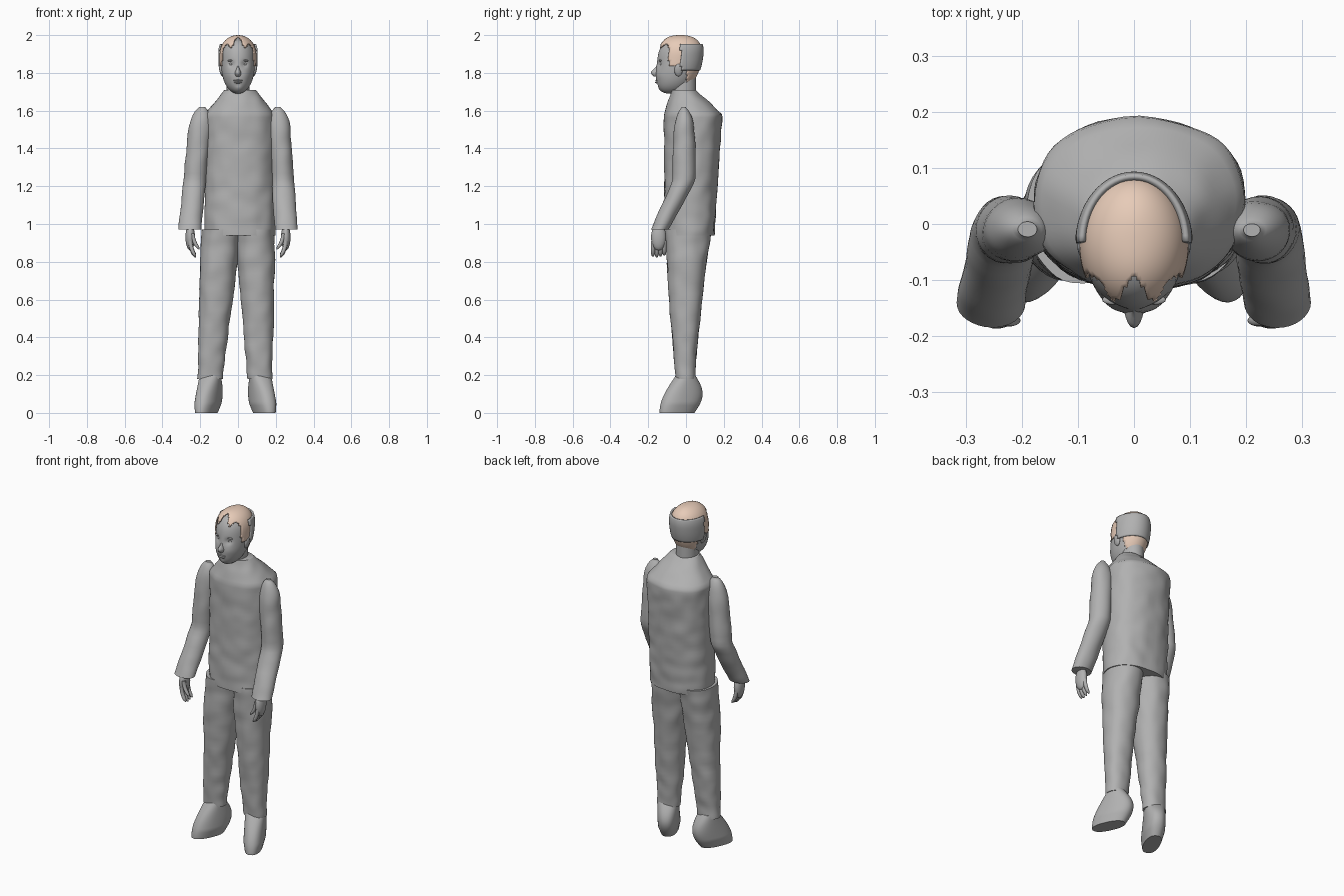
import bpy, bmesh, math
from mathutils import Vector, Matrix, noise

if "Cube" in bpy.data.objects:
    bpy.data.objects.remove(bpy.data.objects["Cube"])


def material(name, color):
    mat = bpy.data.materials.new(name)
    mat.use_nodes = True
    mat.diffuse_color = color
    mat.node_tree.nodes["Principled BSDF"].inputs["Base Color"].default_value = color
    return mat


GREY = material("plain_grey", (0.44, 0.44, 0.44, 1))
BEIGE = material("beige_hair", (0.8, 0.6, 0.48, 1))
SIDES = (("right", -1), ("left", 1))


# Shaping rules
def mix(start, end, t):
    return start + (end - start) * t


def bump(t, middle, width):
    return math.exp(-((t - middle) / width) ** 2)


def dome(t, start):
    """Full size up to start, then rounded off to a small tip."""
    u = max(0, (t - start) / (1 - start))
    return max(0.25, math.sqrt(max(0, 1 - u * u)))


def finish(name, bm, mat):
    bmesh.ops.recalc_face_normals(bm, faces=bm.faces)
    mesh = bpy.data.meshes.new(name)
    bm.to_mesh(mesh)
    bm.free()
    mesh.materials.append(mat)
    ob = bpy.data.objects.new(name, mesh)
    bpy.context.scene.collection.objects.link(ob)
    bpy.ops.object.select_all(action='DESELECT')
    ob.select_set(True)
    bpy.context.view_layer.objects.active = ob
    bpy.ops.object.shade_smooth_by_angle(angle=math.radians(50))
    return ob


def loft(name, shape, mat=GREY, sides=32, rows=24, power=2.0, lumps=0.0,
         move=None, keep=None, sculpt=None):
    """Skin through level ovals; shape(t) gives z, centre x, centre y and both radii."""
    bm = bmesh.new()
    loops = []
    for row in range(rows + 1):
        t = (1 - math.cos(math.pi * row / rows)) / 2
        z, x, y, rx, ry = shape(t)
        loop = []
        for k in range(sides):
            angle = math.tau * k / sides
            c, s = math.cos(angle), math.sin(angle)
            p = Vector((x + rx * math.copysign(abs(c) ** (2 / power), c),
                        y + ry * math.copysign(abs(s) ** (2 / power), s), z))
            p += Vector((c, s, 0)) * lumps * noise.noise(p * 14)
            loop.append(bm.verts.new(sculpt(p) if sculpt else p))
        loops.append(loop)
    for low, high in zip(loops, loops[1:]):
        for k in range(sides):
            bm.faces.new((low[k - 1], low[k], high[k], high[k - 1]))
    bm.faces.new(loops[0])
    bm.faces.new(loops[-1])
    if keep:
        drop = [f for f in bm.faces if not keep(f.calc_center_median())]
        bmesh.ops.delete(bm, geom=drop, context='FACES')
    if move:
        bm.transform(move)
    return finish(name, bm, mat)


def blob(name, place, size, tilt=0.0):
    bm = bmesh.new()
    bmesh.ops.create_uvsphere(bm, u_segments=20, v_segments=12, radius=1)
    bm.transform(Matrix.Translation(place) @ Matrix.Rotation(tilt, 4, 'Y')
                 @ Matrix.Diagonal((*size, 1)))
    finish(name, bm, GREY)


def thicken(ob, thickness):
    mod = ob.modifiers.new("thickness", 'SOLIDIFY')
    mod.thickness = thickness
    mod.offset = -1


# Jacket, sloping in from the shoulders to the collar
def jacket(t):
    slope = max(0, (t - 0.83) / 0.17)
    front = mix(-0.115, -0.075, slope)
    back = mix(0.15 + 0.05 * t, 0.05, slope)
    return (mix(0.94, 1.71, t), 0.01, (front + back) / 2,
            mix(0.187, 0.082, slope), (back - front) / 2)


loft("jacket", jacket, sides=56, rows=56, power=2.3, lumps=0.006)

for side, s in SIDES:
    # Sleeve, bent forward below the elbow
    def sleeve(t):
        bend = max(0, 1 - t / 0.4)
        x = s * (0.255 - 0.055 * t) + 0.01 * t
        depth = 0.046 + 0.014 * math.sin(math.pi * t)
        return (mix(0.97, 1.62, t), x, -0.01 - 0.13 * bend,
                0.06 * dome(t, 0.8), depth * dome(t, 0.8))

    # Trouser leg, widening up to the hip
    def trouser_leg(t):
        x = s * mix(0.132, 0.09, t) - 0.016 * (1 - t)
        return (mix(0.18, 0.97, t), x, 0.02 * t ** 3 - 0.005,
                mix(0.065, 0.1, min(1, t * 1.25)), mix(0.05, 0.12, t))

    # Shoe, long at the sole and narrowing to the ankle
    def shoe(t):
        front = -0.05 - 0.1 * math.cos(t * math.pi / 2)
        back = 0.045 + 0.047 * math.sin(t * math.pi)
        return (0.2 * t, 0, (front + back) / 2,
                0.045 + 0.012 * min(1, 4 * t), (back - front) / 2)

    loft(side + "_sleeve", sleeve, rows=36, lumps=0.004)
    loft(side + "_trouser_leg", trouser_leg, sides=40, rows=44, power=2.2, lumps=0.006)
    loft(side + "_shoe", shoe, power=2.3,
         move=Matrix.Translation((s * 0.132 - 0.014, 0, 0)) @ Matrix.Rotation(s * 0.42, 4, 'Z'))

    # Hand: palm, four curled fingers and a thumb
    def digit(name, top, tip, start_x, end_x, y):
        def shape(t):
            r = 0.011 * dome(t, 0.7)
            return mix(top, tip, t), s * mix(start_x, end_x, t * t), y, r, r
        loft(side + "_" + name, shape, sides=12, rows=12)

    blob(side + "_palm", (s * 0.253, -0.145, 0.93), (0.025, 0.04, 0.07))
    for i in range(4):
        digit(f"finger_{i + 1}", 0.91, 0.822 + 0.005 * abs(i - 1), 0.252, 0.225, -0.175 + 0.02 * i)
    digit("thumb", 0.95, 0.865, 0.24, 0.205, -0.172)


# Head: an egg that leans forward to the chin
def skull(grow):
    def shape(t):
        u = abs(t - 0.62) / (0.38 if t > 0.62 else 0.62)
        egg = max(0.001, 1 - u ** 2.5)
        return (mix(1.69, 1.985 + 2 * grow, t), 0, -0.03 - 0.05 * (1 - t) ** 2,
                (0.09 + grow) * egg ** 0.5, (0.114 + grow) * egg ** 0.4)
    return shape


def face(p):
    """Sink the eye sockets and the dip below the lips, fill the cheeks."""
    if p.y < -0.06:
        for depth, x, z, size in ((0.012, 0.035, 1.846, 0.016), (-0.004, 0.045, 1.79, 0.025),
                                  (0.006, 0, 1.738, 0.012)):
            p.y += depth * bump(abs(p.x), x, size) * bump(p.z, z, size)
    return p


def neck(t):
    return mix(1.62, 1.8, t), 0, -0.015, 0.06, 0.067


def nose(t):
    return (mix(1.78, 1.865, t), 0, -0.135, 0.007 + 0.012 * bump(t, 0.2, 0.25),
            0.017 + 0.034 * bump(t, 0.25, 0.3))


loft("head", skull(0), sides=64, rows=52, sculpt=face)
loft("neck", neck)
loft("nose", nose, sides=20, rows=16)
blob("upper_lip", (0, -0.15, 1.76), (0.026, 0.013, 0.005))
blob("lower_lip", (0, -0.151, 1.75), (0.021, 0.013, 0.006))
for side, s in SIDES:
    blob(side + "_eye", (s * 0.035, -0.124, 1.846), (0.015, 0.014, 0.008))
    blob(side + "_brow", (s * 0.036, -0.135, 1.866), (0.021, 0.009, 0.005), s * 0.1)
    blob(side + "_ear", (s * 0.088, -0.04, 1.815), (0.011, 0.022, 0.034), s * 0.2)


# Hair: crown with a wavy fringe, side strips and a patch at the nape
def hairline(p):
    crown = p.z > 1.935 and p.y > 0.02 * math.cos(p.x * 90) - 0.116
    strips = p.z > 1.835 and p.y > -0.092 and abs(p.x) > 0.05
    nape = p.y > 0.005 and p.z > 1.745
    return crown or strips or nape


# Raised band round the back of the head
def band_edge(p):
    return p.y > -0.028 and 1.81 < p.z < 1.955


thicken(loft("hair", skull(0.0075), BEIGE, sides=64, rows=52, keep=hairline), 0.006)
thicken(loft("back_band", skull(0.015), sides=64, rows=52, keep=band_edge), 0.01)
